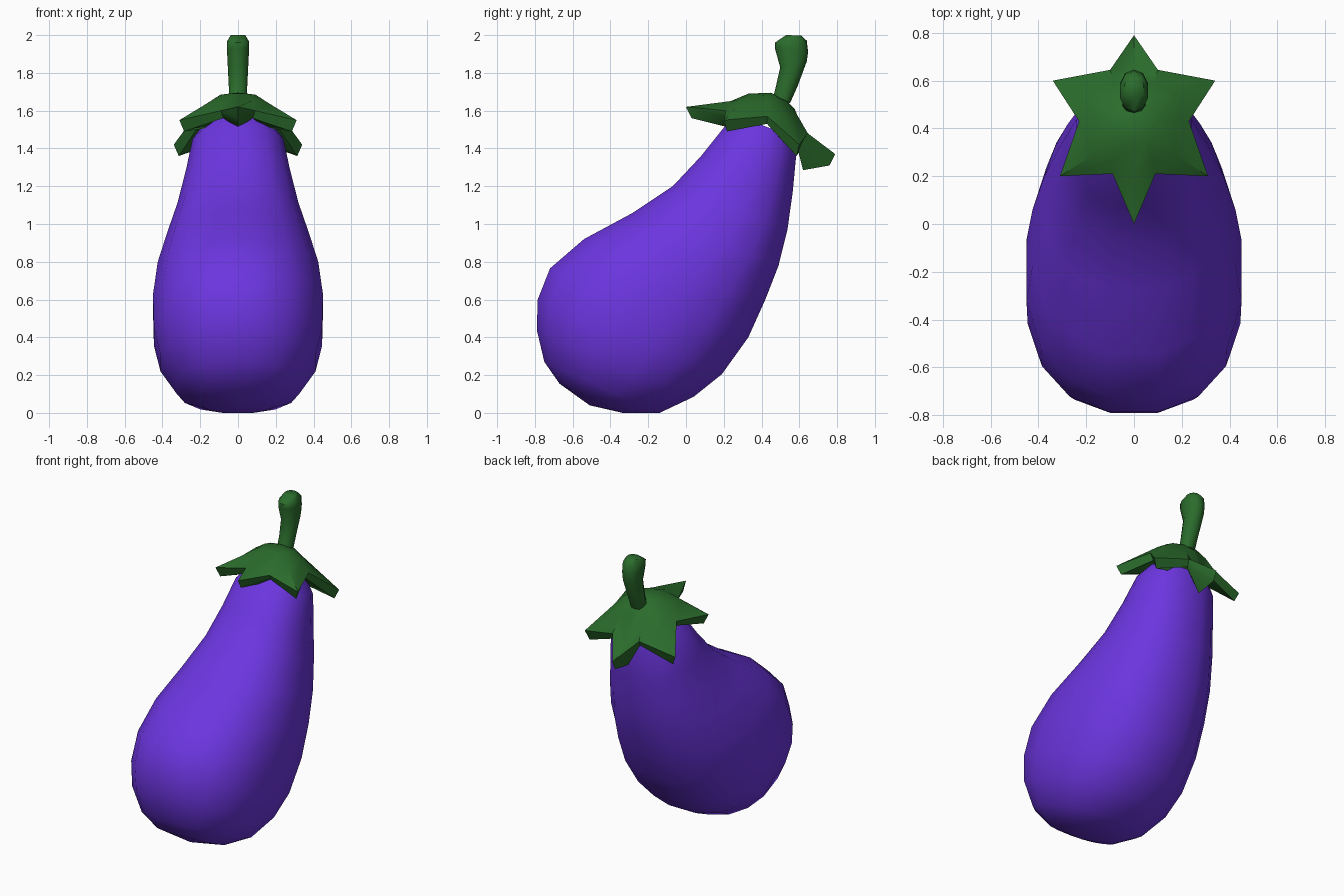
import bpy, bmesh, math
from mathutils import Vector

if "Cube" in bpy.data.objects:
    bpy.data.objects.remove(bpy.data.objects["Cube"])


def material(name, rgb):
    m = bpy.data.materials.new(name)
    m.diffuse_color = (*rgb, 1)
    m.use_nodes = True
    m.node_tree.nodes["Principled BSDF"].inputs["Base Color"].default_value = m.diffuse_color
    return m


purple = material("purple skin", (0.150, 0.036, 0.74))
green = material("leaf green", (0.024, 0.150, 0.025))


def finish(name, bm, mat, angle):
    bmesh.ops.recalc_face_normals(bm, faces=bm.faces)
    me = bpy.data.meshes.new(name)
    bm.to_mesh(me)
    bm.free()
    me.materials.append(mat)
    ob = bpy.data.objects.new(name, me)
    bpy.context.collection.objects.link(ob)
    bpy.ops.object.select_all(action='DESELECT')
    ob.select_set(True)
    bpy.context.view_layer.objects.active = ob
    bpy.ops.object.shade_smooth_by_angle(angle=math.radians(angle))
    return ob


def loft(name, sections, n, power, mat, angle, pole=None):
    """Each section: front (y, z), back (y, z), half width."""
    bm = bmesh.new()
    rings = []
    for fy, fz, by, bz, w in sections:
        f, b = Vector((0, fy, fz)), Vector((0, by, bz))
        mid, half = (f + b) / 2, (b - f) / 2
        ring = []
        for i in range(n):
            a = 2 * math.pi * (i + 0.5) / n
            c, s = math.cos(a), math.sin(a)
            u = math.copysign(abs(c) ** (2 / power), c)
            v = math.copysign(abs(s) ** (2 / power), s)
            ring.append(bm.verts.new(mid + half * v * 1.017 + Vector((w * u * 1.017, 0, 0))))
        rings.append(ring)
    for r, q in zip(rings, rings[1:]):
        for i in range(n):
            j = (i + 1) % n
            bm.faces.new((r[i], r[j], q[j], q[i]))
    if pole:
        p = bm.verts.new(pole)
        for i in range(n):
            bm.faces.new((rings[0][i], rings[0][(i + 1) % n], p))
    else:
        bm.faces.new(rings[0])
    bm.faces.new(rings[-1])
    return finish(name, bm, mat, angle)


# Fruit body, lofted from the bottom end up to the neck
loft("fruit_body", [
    (-0.67, 0.155, -0.33, -0.001, 0.215),
    (-0.75, 0.27, -0.14, 0.0, 0.325),
    (-0.79, 0.44, 0.04, 0.085, 0.41),
    (-0.785, 0.60, 0.19, 0.205, 0.445),
    (-0.72, 0.765, 0.33, 0.40, 0.45),
    (-0.54, 0.92, 0.42, 0.60, 0.425),
    (-0.28, 1.06, 0.49, 0.78, 0.375),
    (-0.07, 1.20, 0.537, 0.97, 0.32),
    (0.08, 1.36, 0.565, 1.17, 0.275),
    (0.20, 1.51, 0.583, 1.36, 0.24),
    (0.28, 1.57, 0.57, 1.46, 0.18),
], 16, 2.3, purple, 50, pole=(0, -0.51, 0.04))

# Stem, widening to a blunt end
loft("stem", [
    (0.45, 1.62, 0.55, 1.64, 0.05),
    (0.475, 1.72, 0.59, 1.73, 0.05),
    (0.50, 1.83, 0.638, 1.86, 0.056),
    (0.472, 1.93, 0.645, 1.91, 0.06),
    (0.472, 1.96, 0.638, 1.97, 0.06),
    (0.53, 2.0, 0.61, 1.998, 0.04),
], 10, 2.2, green, 50)

# Leafy cap: half outline front to back (tip, valley, tip ...), mirrored
outer = [(0, 0.0, 1.62), (0.09, 0.21, 1.60), (0.31, 0.20, 1.55), (0.23, 0.43, 1.57),
         (0.34, 0.60, 1.42), (0.10, 0.645, 1.48), (0, 0.79, 1.37)]
middle = [(0, 0.20, 1.635), (0.075, 0.27, 1.655), (0.17, 0.29, 1.635), (0.17, 0.43, 1.635),
          (0.19, 0.535, 1.555), (0.08, 0.59, 1.575), (0, 0.65, 1.41)]
inner = [(0, 0.33, 1.69), (0.05, 0.345, 1.69), (0.09, 0.38, 1.685), (0.10, 0.43, 1.68),
         (0.09, 0.48, 1.67), (0.05, 0.535, 1.65), (0, 0.575, 1.61)]


def mirrored(half):
    return half + [(-x, y, z) for x, y, z in half[-2:0:-1]]


bm = bmesh.new()
rings = [[bm.verts.new(p) for p in mirrored(h)] for h in (inner, middle, outer)]
top = bm.verts.new((0, 0.45, 1.695))
count = len(rings[0])
for i in range(count):
    j = (i + 1) % count
    bm.faces.new((rings[0][i], rings[0][j], top))
    for r, q in zip(rings, rings[1:]):
        bm.faces.new((r[j], r[i], q[i], q[j]))

# Underside: keeled leaves, deep along the middle and thin at the valleys
center = Vector((0, 0.42, 1.40))
under = []
for ring, tip_drop, valley_drop in ((rings[1], 0.125, 0.07), (rings[2], 0.06, 0.04)):
    row = []
    for i, v in enumerate(ring):
        pull = (center - v.co)
        pull.z = 0
        drop = valley_drop if i % 2 else tip_drop
        row.append(bm.verts.new(v.co + pull.normalized() * 0.03 - Vector((0, 0, drop))))
    under.append(row)
for i in range(count):
    j = (i + 1) % count
    bm.faces.new((rings[2][i], rings[2][j], under[1][j], under[1][i]))
    bm.faces.new((under[1][i], under[1][j], under[0][j], under[0][i]))
finish("leaf_cap", bm, green, 45)
